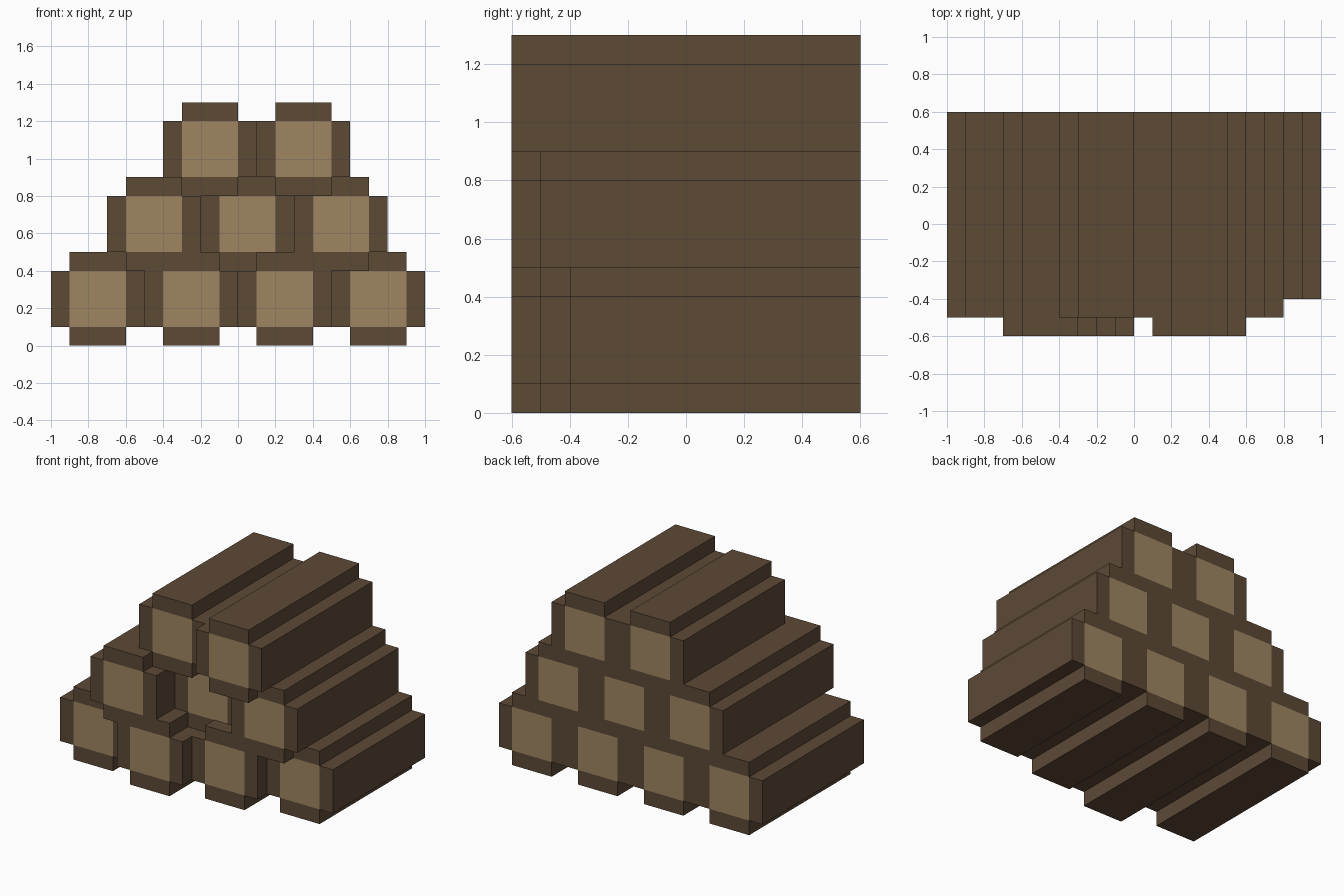
import bpy, bmesh

if "Cube" in bpy.data.objects:
    bpy.data.objects.remove(bpy.data.objects["Cube"])

def material(name, rgb):
    m = bpy.data.materials.new(name)
    m.diffuse_color = (*rgb, 1.0)
    m.use_nodes = True
    m.node_tree.nodes["Principled BSDF"].inputs["Base Color"].default_value = m.diffuse_color
    return m

bark = material("brown bark", (0.110, 0.067, 0.037))
wood = material("tan cut wood", (0.345, 0.235, 0.124))

BACK = 0.6
STEPS = (-0.25, -0.15, 0.15, 0.25)   # stepped cross-section of a log

def log(name, x, z, front):
    """Plus-shaped log running from y=front to the back, with tan end squares."""
    bm = bmesh.new()
    # front end: 3x3 cells without the corners
    grid = [[bm.verts.new((x + u, front, z + w)) for w in STEPS] for u in STEPS]
    for i in range(3):
        for j in range(3):
            if i == 1 or j == 1:
                bm.faces.new((grid[i][j], grid[i + 1][j],
                              grid[i + 1][j + 1], grid[i][j + 1]))
    loose = [v for v in bm.verts if not v.link_faces]
    bmesh.ops.delete(bm, geom=loose, context='VERTS')
    # push the section through to the back, keeping the front cap
    ext = bmesh.ops.extrude_face_region(bm, geom=bm.faces[:], use_keep_orig=True)
    for v in ext["geom"]:
        if isinstance(v, bmesh.types.BMVert):
            v.co.y = BACK
    bmesh.ops.recalc_face_normals(bm, faces=bm.faces[:])
    # tan centre square on both ends
    for f in bm.faces:
        c = f.calc_center_median()
        on_end = abs(f.normal.y) > 0.9
        f.material_index = int(on_end and abs(c.x - x) < 0.05 and abs(c.z - z) < 0.05)
    me = bpy.data.meshes.new(name)
    bm.to_mesh(me)
    bm.free()
    me.materials.append(bark)
    me.materials.append(wood)
    bpy.context.collection.objects.link(bpy.data.objects.new(name, me))

# rows: name, first log centre x, centre z, front position of each log
ROWS = (
    ("bottom_log", -0.75, 0.25, (-0.5, -0.6, -0.5, -0.4)),
    ("middle_log", -0.45, 0.65, (-0.6, -0.4, -0.5)),
    ("top_log", -0.15, 1.05, (-0.5, -0.6)),
)
for name, x0, z, fronts in ROWS:
    for i, front in enumerate(fronts):
        log(f"{name}_{i + 1}", x0 + 0.5 * i, z, front)
